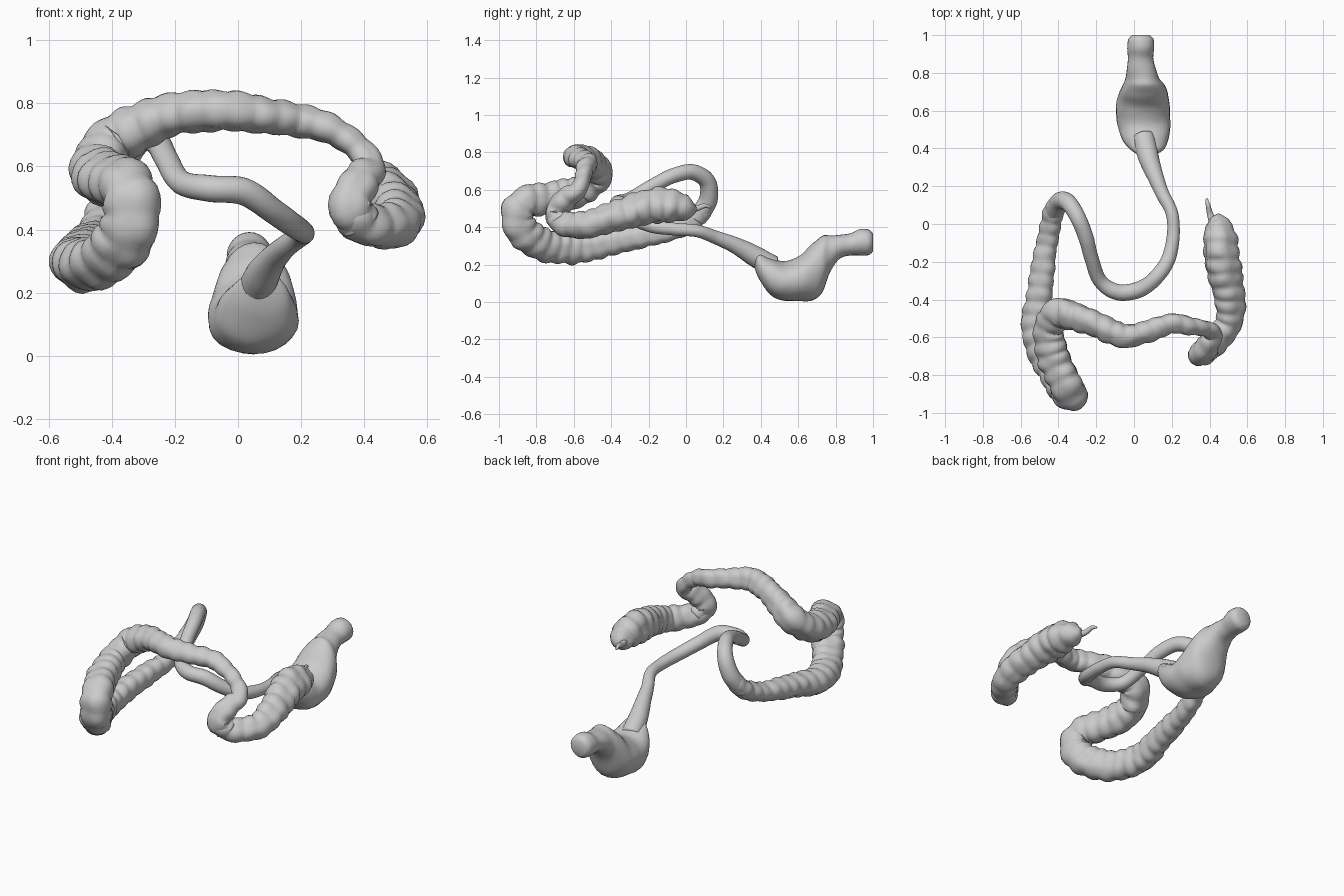
import bpy, bmesh, math
from mathutils import Vector, noise

SIDES = 24


def finish(name, rings):
    """Skin a list of vertex rings into one closed smooth object."""
    bm = bmesh.new()
    loops = [[bm.verts.new(p) for p in ring] for ring in rings]
    for a, b in zip(loops, loops[1:]):
        for i in range(SIDES):
            j = (i + 1) % SIDES
            bm.faces.new((a[i], a[j], b[j], b[i]))
    bm.faces.new(loops[0])
    bm.faces.new(loops[-1])
    bmesh.ops.recalc_face_normals(bm, faces=bm.faces)
    mesh = bpy.data.meshes.new(name)
    bm.to_mesh(mesh)
    bm.free()
    mesh.shade_smooth()
    ob = bpy.data.objects.new(name, mesh)
    bpy.context.collection.objects.link(ob)
    return ob


def spline(points, step):
    """Catmull-Rom through tuples of any length, resampled at about one step."""
    pts = [points[0]] + points + [points[-1]]
    out = []
    for p0, p1, p2, p3 in zip(pts, pts[1:], pts[2:], pts[3:]):
        n = max(2, round((Vector(p2[:3]) - Vector(p1[:3])).length / step))
        for k in range(n):
            t = k / n
            out.append([0.5 * (2 * b + (c - a) * t + (2 * a - 5 * b + 4 * c - d) * t * t
                               + (3 * b - a - 3 * c + d) * t ** 3)
                        for a, b, c, d in zip(p0, p1, p2, p3)])
    out.append(list(points[-1]))
    return out


def tube(name, points, bump=0.0, period=0.075):
    """Swept tube (x, y, z, radius); bump adds pouches between three bands."""
    path = spline(points, 0.012)
    pos = [Vector(p[:3]) for p in path]
    rings, travelled, side = [], 0.0, None
    for i, p in enumerate(pos):
        tangent = (pos[min(i + 1, len(pos) - 1)] - pos[max(i - 1, 0)]).normalized()
        ref = side if side else (Vector((1, 0, 0)) if abs(tangent.x) < 0.8 else Vector((0, 0, 1)))
        side = (ref - tangent * ref.dot(tangent)).normalized()
        up = tangent.cross(side)
        if i:
            travelled += (p - pos[i - 1]).length
        ring = []
        for k in range(SIDES):
            a = math.tau * k / SIDES
            d = side * math.cos(a) + up * math.sin(a)
            lobe = abs(math.sin(1.5 * a))
            wave = abs(math.sin(math.pi * travelled / period + 0.6 * math.sin(a)))
            q = p + d * path[i][3]
            swell = bump * (lobe * 0.5 + wave * (0.4 + lobe * 0.6) - 0.75)
            swell += (0.03 + bump * 0.6) * noise.noise(q * 14)
            ring.append(q + d * path[i][3] * swell)
        rings.append(ring)
    return finish(name, rings)


# rectum: upright oval sections (centre x, y, centre z, half width, half height)
sections = [(0.06, 0.36, 0.23, 0.025, 0.03), (0.07, 0.39, 0.195, 0.085, 0.07),
            (0.06, 0.45, 0.14, 0.125, 0.10), (0.05, 0.53, 0.112, 0.142, 0.105),
            (0.05, 0.61, 0.125, 0.142, 0.122), (0.05, 0.68, 0.165, 0.135, 0.15),
            (0.05, 0.73, 0.205, 0.115, 0.15), (0.045, 0.77, 0.255, 0.09, 0.10),
            (0.04, 0.82, 0.295, 0.076, 0.066), (0.035, 0.88, 0.308, 0.066, 0.06),
            (0.035, 0.93, 0.32, 0.069, 0.07), (0.035, 0.98, 0.32, 0.066, 0.066),
            (0.035, 1.0, 0.32, 0.045, 0.045)]
rings = []
for x, y, z, w, h in spline(sections, 0.012):
    ring = []
    for k in range(SIDES):
        a = math.tau * k / SIDES
        p = Vector((x + w * math.cos(a), y, z + h * math.sin(a)))
        f = 1 + 0.06 * noise.noise(p * 11)
        ring.append((x + (p.x - x) * f, y, max(0, z + (p.z - z) * f)))
    rings.append(ring)
finish("rectum", rings)

# narrow looping sigmoid tube
tube("sigmoid_colon", [
    (0.05, 0.46, 0.19, 0.06), (0.075, 0.36, 0.25, 0.055), (0.11, 0.26, 0.305, 0.044),
    (0.15, 0.16, 0.345, 0.036), (0.20, 0.06, 0.38, 0.033), (0.208, -0.06, 0.39, 0.034),
    (0.18, -0.19, 0.41, 0.038), (0.11, -0.29, 0.46, 0.04), (0.02, -0.35, 0.52, 0.043),
    (-0.09, -0.36, 0.53, 0.042), (-0.18, -0.30, 0.55, 0.038), (-0.225, -0.18, 0.62, 0.038),
    (-0.255, -0.07, 0.675, 0.04), (-0.295, 0.03, 0.695, 0.042), (-0.345, 0.11, 0.65, 0.045),
    (-0.39, 0.12, 0.55, 0.05), (-0.425, 0.06, 0.45, 0.053)])

# descending colon and the bulky left bend
tube("descending_colon", [
    (-0.395, 0.11, 0.53, 0.045), (-0.425, 0.06, 0.455, 0.054), (-0.45, -0.06, 0.39, 0.054),
    (-0.475, -0.2, 0.36, 0.06), (-0.50, -0.38, 0.325, 0.068), (-0.515, -0.53, 0.295, 0.078),
    (-0.485, -0.66, 0.29, 0.083), (-0.42, -0.78, 0.31, 0.085), (-0.355, -0.875, 0.38, 0.09),
    (-0.335, -0.905, 0.46, 0.088), (-0.35, -0.87, 0.53, 0.085), (-0.39, -0.78, 0.55, 0.085),
    (-0.435, -0.67, 0.565, 0.085), (-0.45, -0.56, 0.60, 0.08), (-0.41, -0.48, 0.66, 0.075)],
    bump=0.13)

# transverse colon arching across the top
tube("transverse_colon", [
    (-0.45, -0.55, 0.60, 0.078), (-0.40, -0.47, 0.675, 0.08), (-0.31, -0.49, 0.725, 0.075),
    (-0.2, -0.53, 0.765, 0.066), (-0.06, -0.59, 0.775, 0.064), (0.06, -0.57, 0.765, 0.058),
    (0.2, -0.525, 0.745, 0.052), (0.3, -0.54, 0.715, 0.046), (0.375, -0.55, 0.66, 0.042),
    (0.415, -0.58, 0.6, 0.048), (0.385, -0.65, 0.545, 0.06), (0.355, -0.69, 0.48, 0.064),
    (0.385, -0.665, 0.425, 0.065)], bump=0.13)

# ascending colon ending in the rounded pouch
tube("ascending_colon", [
    (0.36, -0.69, 0.47, 0.055), (0.385, -0.665, 0.425, 0.066), (0.44, -0.61, 0.41, 0.068),
    (0.50, -0.52, 0.415, 0.073), (0.505, -0.4, 0.45, 0.08), (0.48, -0.27, 0.49, 0.088),
    (0.46, -0.14, 0.515, 0.093), (0.45, -0.05, 0.51, 0.082), (0.44, 0.01, 0.50, 0.06),
    (0.425, 0.045, 0.50, 0.025)], bump=0.13)

# thin tail at the pouch end
tube("appendix", [(0.42, 0.0, 0.50, 0.022), (0.402, 0.055, 0.50, 0.016),
                  (0.392, 0.1, 0.515, 0.012), (0.385, 0.132, 0.505, 0.006)])
